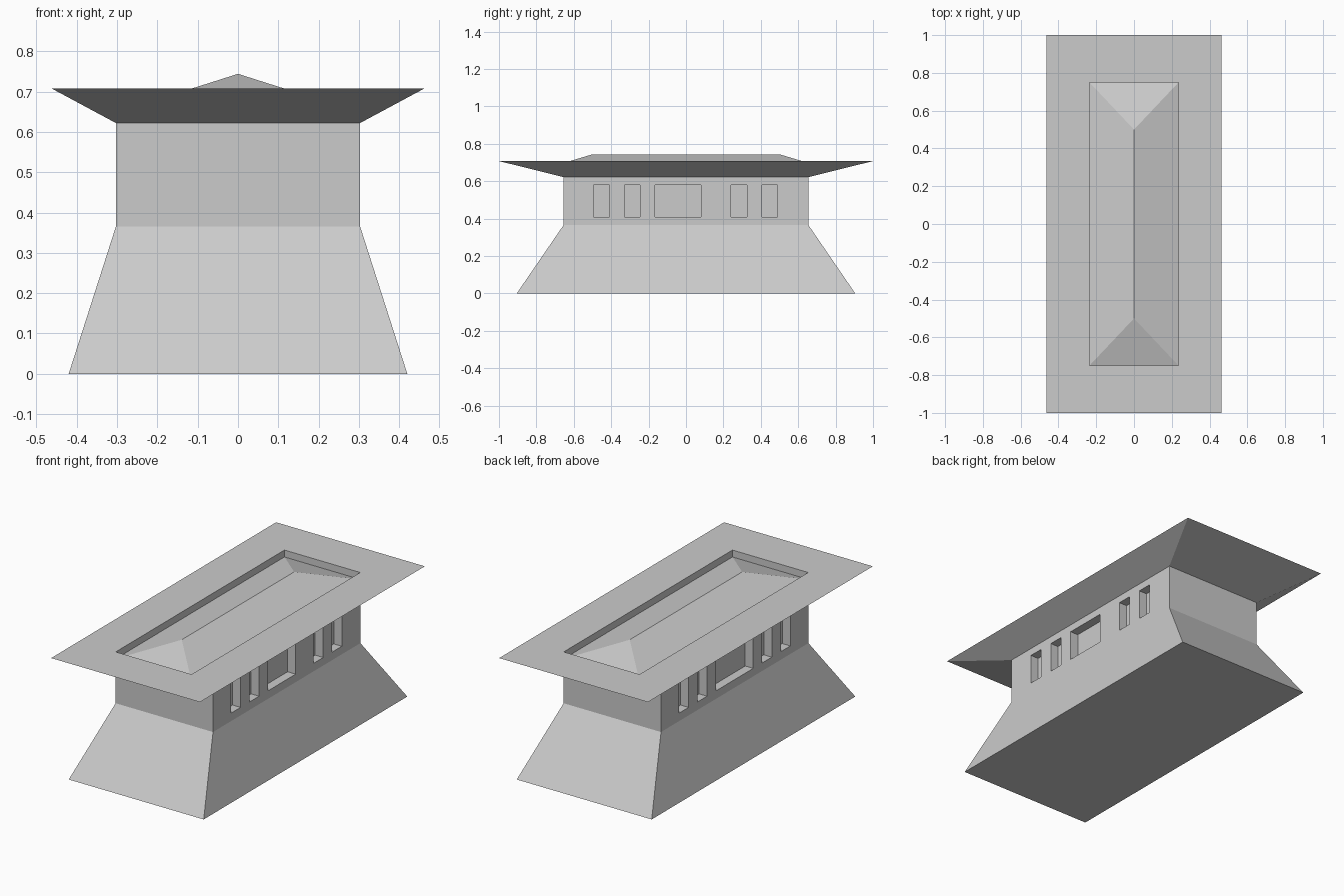
import bpy, bmesh

if "Cube" in bpy.data.objects:
    bpy.data.objects.remove(bpy.data.objects["Cube"])


def rect(bm, hx, hy, z):
    return [bm.verts.new((sx * hx, sy * hy, z))
            for sx, sy in ((-1, -1), (1, -1), (1, 1), (-1, 1))]


def finish(bm, name):
    bmesh.ops.recalc_face_normals(bm, faces=bm.faces)
    me = bpy.data.meshes.new(name)
    bm.to_mesh(me)
    bm.free()
    ob = bpy.data.objects.new(name, me)
    bpy.context.collection.objects.link(ob)
    return ob


# Building shell: flared base, wall band, overhanging eaves, sunken roof well
rings = [(0.42, 0.905, 0), (0.303, 0.655, 0.365), (0.303, 0.655, 0.622),
         (0.463, 1.0, 0.708), (0.236, 0.75, 0.708), (0.236, 0.75, 0.669)]
bm = bmesh.new()
loops = [rect(bm, *r) for r in rings]
bm.faces.new(loops[0])
for a, b in zip(loops, loops[1:]):
    for i in range(4):
        j = (i + 1) % 4
        bm.faces.new((a[i], a[j], b[j], b[i]))

# Hipped roof rising from the well floor
c = loops[-1]
near, far = (bm.verts.new((0, y, 0.744)) for y in (-0.5, 0.5))
bm.faces.new((c[0], c[1], near))
bm.faces.new((c[1], c[2], far, near))
bm.faces.new((c[2], c[3], far))
bm.faces.new((c[3], c[0], near, far))
building = finish(bm, "building")

# Window recesses on both long sides
DEPTH = 0.05
small = [(-0.495, -0.41), (-0.33, -0.245), (0.24, 0.325), (0.405, 0.49)]
right = small + [(-0.165, 0.08)]
left = [(-0.495, -0.41), (-0.33, -0.245), (0.245, 0.33), (0.41, 0.495),
        (-0.165, 0.165)]
bm = bmesh.new()
for side, spans in ((1, right), (-1, left)):
    for y0, y1 in spans:
        box = bmesh.ops.create_cube(bm, size=1)["verts"]
        bmesh.ops.scale(bm, verts=box, vec=(2 * DEPTH, y1 - y0, 0.17))
        bmesh.ops.translate(bm, verts=box,
                            vec=(side * 0.303, (y0 + y1) / 2, 0.495))
cutter = finish(bm, "window_cutter")
cutter.hide_render = True
cutter.display_type = 'WIRE'

mod = building.modifiers.new("windows", 'BOOLEAN')
mod.operation = 'DIFFERENCE'
mod.solver = 'EXACT'
mod.object = cutter
bpy.context.view_layer.objects.active = building
building.select_set(True)
bpy.ops.object.modifier_apply(modifier=mod.name)
bpy.data.objects.remove(cutter)
